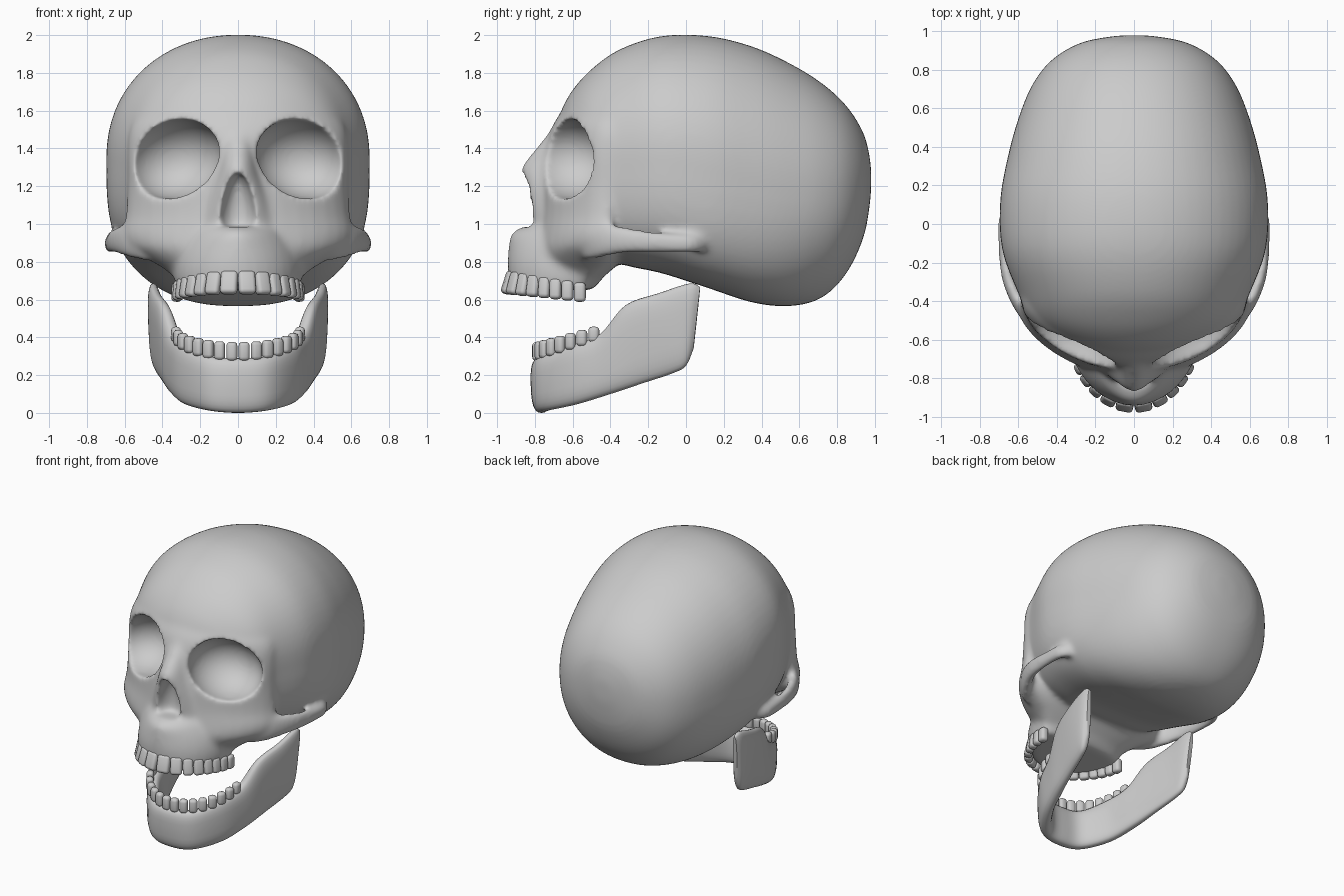
import bpy, bmesh
from math import sin, cos, pi, radians, copysign, hypot, atan2
from mathutils import Vector, Matrix

if "Cube" in bpy.data.objects:
    bpy.data.objects.remove(bpy.data.objects["Cube"])


def spow(v, n):
    return copysign(abs(v) ** (2 / n), v)


def spline(secs, steps):
    # Catmull-Rom interpolation through section tuples
    out, m = [], len(secs)
    for i in range(m - 1):
        p = [secs[max(0, min(m - 1, i + k))] for k in (-1, 0, 1, 2)]
        for j in range(steps):
            t = j / steps
            out.append([0.5 * (2 * b + (c - a) * t + (2 * a - 5 * b + 4 * c - d) * t * t
                               + (3 * b - a - 3 * c + d) * t ** 3) for a, b, c, d in zip(*p)])
    return out + [list(secs[-1])]


def loft(bm, secs, ring, steps=4, count=40, flip=1):
    rings = []
    for s in spline(secs, steps):
        pts = [ring(s, cos(2 * pi * k / count), sin(2 * pi * k / count)) for k in range(count)]
        rings.append([bm.verts.new((flip * x, y, z)) for x, y, z in pts])
    faces = [bm.faces.new((rings[0])), bm.faces.new(rings[-1])]
    for a, b in zip(rings, rings[1:]):
        for k in range(count):
            q = (k + 1) % count
            faces.append(bm.faces.new((a[k], a[q], b[q], b[k])))
    bmesh.ops.recalc_face_normals(bm, faces=faces)


def make(name, bm):
    me = bpy.data.meshes.new(name)
    bm.to_mesh(me)
    bm.free()
    ob = bpy.data.objects.new(name, me)
    bpy.context.collection.objects.link(ob)
    bpy.ops.object.select_all(action='DESELECT')
    ob.select_set(True)
    bpy.context.view_layer.objects.active = ob
    bpy.ops.object.shade_smooth_by_angle(angle=radians(50))
    return ob


def cranium_ring(s, c, n):
    # flatter underside towards the front, rounder at the back
    y, w, zb, zt = s
    e = 2.1 if n > 0 else 3.3 - 1.1 * min(1, max(0, (y - .1) / .6))
    return w * spow(c, e), y, (zb + zt) / 2 + (zt - zb) / 2 * spow(n, e)


def face_ring(s, c, n):
    # last value is the fullness of the curve
    z, w, front, mid, back, e = s
    return w * spow(c, e), mid + spow(n, e) * ((mid - front) if n < 0 else (back - mid)), z


def arch_ring(s, c, n):
    x, y, z, rx, rz = s
    return x + rx * c, y, z + rz * n


def jaw_ring(s, c, n):
    lo, hi, th, a = Vector(s[0:3]), Vector(s[3:6]), s[6], radians(s[7])
    return (lo + hi) / 2 + (hi - lo) / 2 * spow(n, 3) + Vector((sin(a), -cos(a), 0)) * th * spow(c, 2.6)


skull = bmesh.new()
# braincase: y, half width, bottom, top
loft(skull, [(-.70, .03, 1.38, 1.47), (-.66, .25, 1.15, 1.60), (-.60, .40, 1.0, 1.71),
             (-.50, .53, .88, 1.82), (-.35, .605, .79, 1.925), (-.13, .685, .74, 1.995),
             (.12, .695, .66, 1.995), (.35, .655, .585, 1.94), (.55, .60, .565, 1.85),
             (.72, .53, .61, 1.745), (.85, .43, .74, 1.625), (.94, .28, .93, 1.48),
             (.975, .11, 1.12, 1.34), (.98, .02, 1.22, 1.26)], cranium_ring, count=64)
# orbital mask and cheeks: z, half width, front y, widest y, back y, fullness
loft(skull, [(.70, .32, -.72, -.54, -.46, 2), (.76, .39, -.76, -.48, -.39, 2), (.82, .49, -.79, -.45, -.33, 1.9),
             (.88, .58, -.80, -.43, -.32, 1.8), (.95, .61, -.79, -.42, -.32, 1.75),
             (1.05, .595, -.78, -.41, -.28, 1.7), (1.2, .585, -.77, -.41, -.25, 1.7),
             (1.36, .585, -.75, -.41, -.25, 1.7), (1.49, .575, -.72, -.40, -.25, 1.7),
             (1.58, .53, -.67, -.37, -.25, 1.85), (1.68, .42, -.59, -.34, -.2, 2)], face_ring)
# upper jaw
loft(skull, [(.65, .31, -.91, -.56, -.50, 2), (.69, .335, -.935, -.56, -.46, 2), (.78, .345, -.945, -.55, -.40, 1.9),
             (.87, .33, -.94, -.55, -.35, 1.75), (.94, .30, -.93, -.55, -.35, 1.6), (.975, .28, -.89, -.55, -.35, 1.6),
             (1.0, .26, -.83, -.55, -.35, 1.8), (1.1, .24, -.80, -.55, -.35, 2)], face_ring)
# nasal bones
loft(skull, [(.97, .24, -.825, -.58, -.4, 2.2), (1.12, .19, -.845, -.58, -.4, 2.3), (1.22, .15, -.865, -.58, -.4, 2.2),
             (1.30, .12, -.87, -.58, -.4, 2), (1.40, .11, -.795, -.56, -.4, 2), (1.48, .13, -.73, -.54, -.4, 2),
             (1.60, .14, -.66, -.5, -.4, 2)], face_ring)
# cheek arches
for side in (1, -1):
    loft(skull, [(.48, -.54, .91, .06, .11), (.56, -.46, .915, .05, .10), (.62, -.36, .915, .042, .08),
                 (.66, -.25, .91, .034, .065), (.675, -.1, .90, .03, .055), (.67, .03, .895, .035, .05),
                 (.62, .10, .90, .04, .05)], arch_ring, count=20, flip=side)
skull = make("skull", skull)

# cutter: eye sockets and nose opening
cut = bmesh.new()
for side in (1, -1):
    m = (Matrix.Translation((.335 * side, -.63, 1.345)) @ Matrix.Rotation(radians(32 * side), 4, 'Z')
         @ Matrix.Rotation(radians(16 * side), 4, 'Y') @ Matrix.Diagonal((.255, .25, .208, 1)))
    bmesh.ops.create_uvsphere(cut, u_segments=40, v_segments=24, radius=1, matrix=m)
loft(cut, [(.985, .08, -1.0, -.85, -.74, 2), (1.03, .10, -1.0, -.85, -.73, 2), (1.12, .085, -1.0, -.85, -.73, 2),
           (1.21, .055, -1.0, -.85, -.75, 2), (1.265, .02, -1.0, -.85, -.79, 2)], face_ring, count=24)
cut = make("socket_cutter", cut)
cut.hide_render = True
cut.display_type = 'WIRE'


def remesh():
    r = skull.modifiers.new("fuse", 'REMESH')
    r.mode, r.voxel_size, r.use_smooth_shade = 'VOXEL', .014, True


# fuse the parts, carve the openings, soften the rims
remesh()
pre = skull.modifiers.new("blend", 'SMOOTH')
pre.factor, pre.iterations = .5, 8
b = skull.modifiers.new("carve", 'BOOLEAN')
b.operation, b.solver, b.object = 'DIFFERENCE', 'EXACT', cut
remesh()
s = skull.modifiers.new("soften", 'SMOOTH')
s.factor, s.iterations = .5, 12

# lower jaw: bottom point, top point, half thickness, facing angle
half = [(.15, -.735, .012, .15, -.745, .30, .05, 28), (.27, -.58, .045, .27, -.60, .36, .05, 58),
        (.335, -.40, .10, .33, -.45, .42, .05, 68), (.38, -.22, .16, .385, -.32, .57, .046, 76),
        (.415, -.07, .21, .43, -.14, .635, .042, 80), (.43, .0, .25, .448, .02, .685, .036, 84),
        (.435, .04, .34, .45, .075, .665, .015, 86)]
mirror = [(-a, b_, c, -d, e, f, g, -h) for a, b_, c, d, e, f, g, h in reversed(half)]
jaw = bmesh.new()
loft(jaw, mirror + [(0, -.765, 0, 0, -.775, .29, .052, 0)] + half, jaw_ring, steps=5, count=28)
make("lower_jaw", jaw)


def teeth(name, a, b, cy, z0, slope, height, depth, fill, lean, widths):
    # teeth of the given relative widths along each half of an ellipse
    bm = bmesh.new()
    pts = [(a * sin(t * pi / 800), cy - b * cos(t * pi / 800)) for t in range(401)]
    dist = [0]
    for p, q in zip(pts, pts[1:]):
        dist.append(dist[-1] + hypot(q[0] - p[0], q[1] - p[1]))
    unit = dist[-1] / sum(widths)
    for i, w in enumerate(widths):
        mid = (sum(widths[:i]) + w / 2) * unit
        x, y = pts[min(range(401), key=lambda j: abs(dist[j] - mid))]
        ang = atan2(x / a ** 2, (cy - y) / b ** 2)
        back = (y - cy + b) / b
        h = height * (1 - .2 * back)
        for side in (1, -1):
            t = bmesh.new()
            bmesh.ops.create_cube(t, size=1)
            bmesh.ops.scale(t, vec=(unit * w * fill, depth, h), verts=t.verts)
            bmesh.ops.bevel(t, geom=t.edges[:], offset=.02, segments=3, profile=.5, affect='EDGES')
            t.transform(Matrix.Translation((x * side, y, z0 + slope * back))
                        @ Matrix.Rotation(ang * side, 4, 'Z')
                        @ Matrix.Rotation(radians(lean * (1 - back)), 4, 'X'))
            me = bpy.data.meshes.new("tooth")
            t.to_mesh(me)
            t.free()
            bm.from_mesh(me)
            bpy.data.meshes.remove(me)
    make(name, bm)


# tooth rows
teeth("upper_teeth", .325, .41, -.53, .69, -.055, .125, .055, .97, -18, [1.3, 1.15, 1, 1, .9, .9, .9, .9])
teeth("lower_teeth", .33, .335, -.455, .325, .10, .10, .05, .88, 0, [1] * 8)
